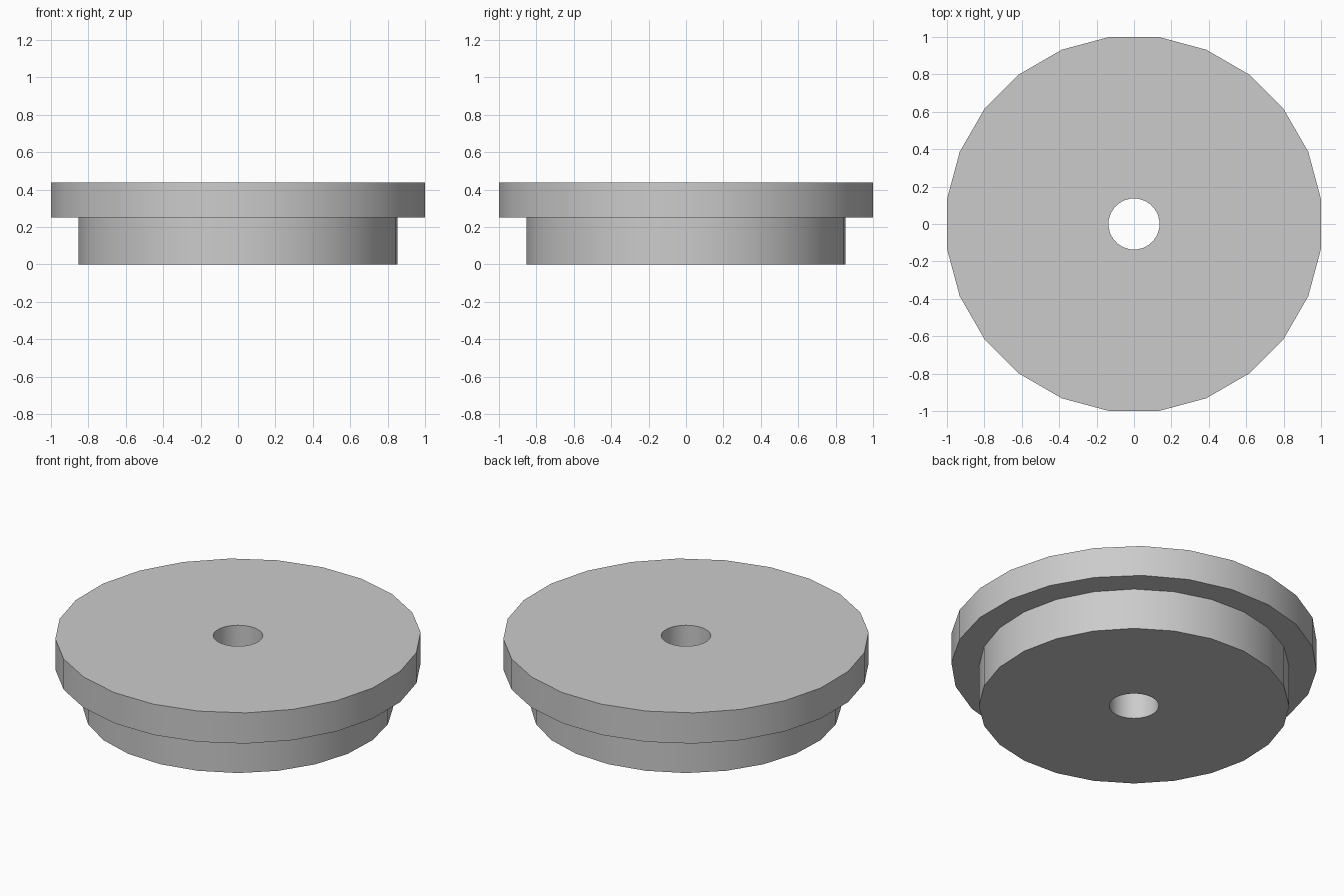
import bpy, bmesh, math

cube = bpy.data.objects.get("Cube")
if cube:
    bpy.data.objects.remove(cube, do_unlink=True)

SIDES = 24
FLANGE_Z, TOP_Z = 0.25, 0.437

grey = bpy.data.materials.new("plain_grey")
grey.use_nodes = True
grey.diffuse_color = (0.6, 0.6, 0.6, 1)
grey.node_tree.nodes["Principled BSDF"].inputs["Base Color"].default_value = grey.diffuse_color


def ring(bm, radius, z, turn):
    """One 24-sided loop of vertices, turned by some degrees."""
    angles = [math.radians(turn + 360 * i / SIDES) for i in range(SIDES)]
    return [bm.verts.new((radius * math.cos(a), radius * math.sin(a), z)) for a in angles]


# Closed profile: hole, narrow lower body, wide flange, back to the hole
bm = bmesh.new()
flange_radius = 1 / math.cos(math.pi / SIDES)
loops = [
    ring(bm, 0.137, 0, 5),
    ring(bm, 0.856, 0, 5),
    ring(bm, 0.856, FLANGE_Z, 5),
    ring(bm, flange_radius, FLANGE_Z, 7.5),
    ring(bm, flange_radius, TOP_Z, 7.5),
    ring(bm, 0.137, TOP_Z, 5),
]
for k, lower in enumerate(loops):
    upper = loops[(k + 1) % len(loops)]
    for i in range(SIDES):
        j = (i + 1) % SIDES
        bm.faces.new((lower[i], lower[j], upper[j], upper[i]))
bmesh.ops.recalc_face_normals(bm, faces=bm.faces)

mesh = bpy.data.meshes.new("flanged_disc")
bm.to_mesh(mesh)
bm.free()
mesh.materials.append(grey)
disc = bpy.data.objects.new("flanged_disc", mesh)
bpy.context.collection.objects.link(disc)

# Smooth round walls, crisp rims
bpy.ops.object.select_all(action="DESELECT")
disc.select_set(True)
bpy.context.view_layer.objects.active = disc
bpy.ops.object.shade_smooth_by_angle(angle=math.radians(30))
